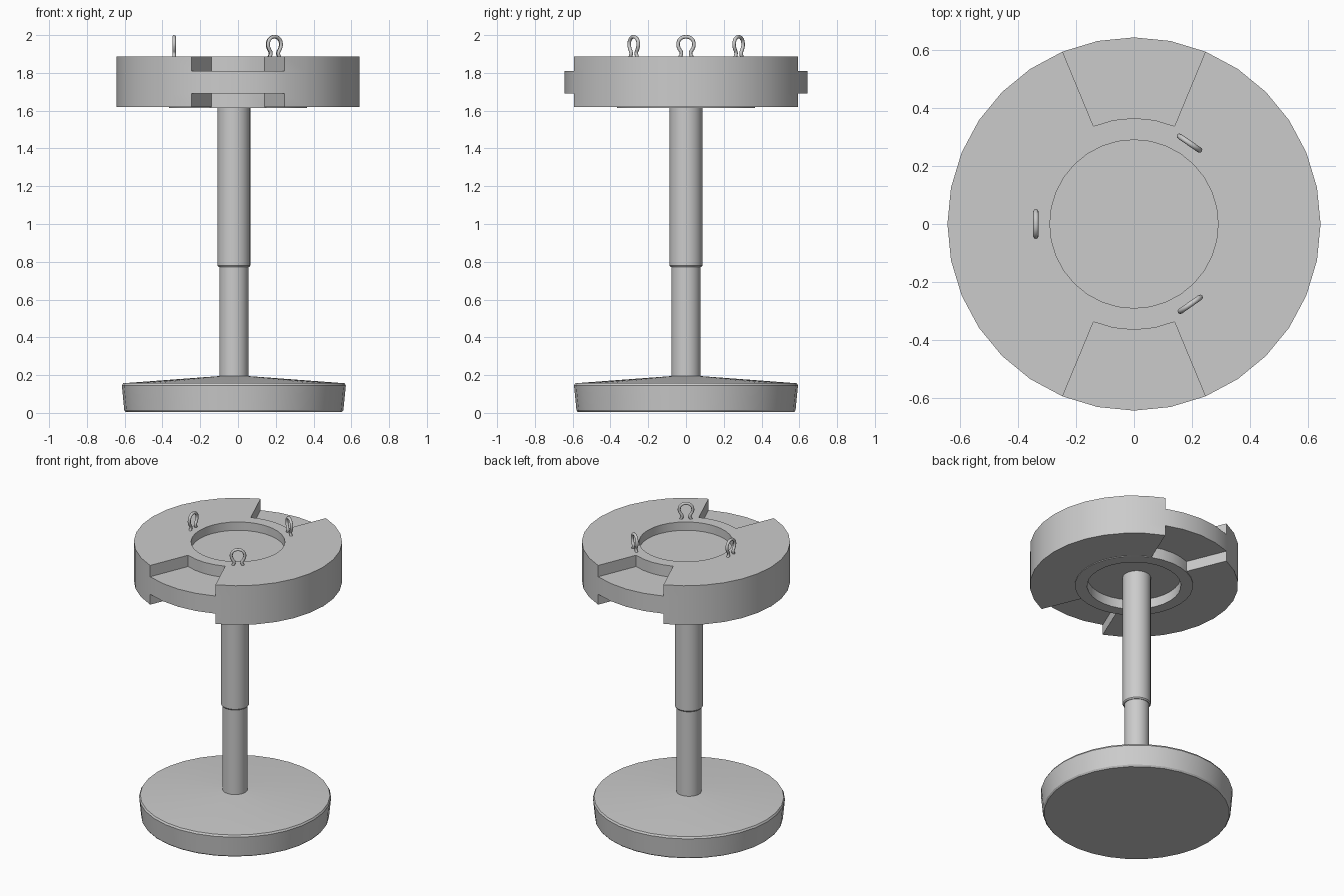
import bpy, bmesh, math

if "Cube" in bpy.data.objects:
    bpy.data.objects.remove(bpy.data.objects["Cube"])

SEG = 32
STAND_X = -0.022


def finish(name, bm, angle=30):
    bmesh.ops.remove_doubles(bm, verts=bm.verts, dist=1e-5)
    bmesh.ops.recalc_face_normals(bm, faces=bm.faces)
    me = bpy.data.meshes.new(name)
    bm.to_mesh(me)
    bm.free()
    ob = bpy.data.objects.new(name, me)
    bpy.context.collection.objects.link(ob)
    smooth(ob, angle)
    return ob


def smooth(ob, angle=30):
    bpy.ops.object.select_all(action='DESELECT')
    ob.select_set(True)
    bpy.context.view_layer.objects.active = ob
    bpy.ops.object.shade_smooth_by_angle(angle=math.radians(angle))


def polar(i, p):
    a = math.tau * i / SEG
    return (p[0] * math.cos(a), p[0] * math.sin(a), p[1])


def face(bm, coords):
    unique = list(dict.fromkeys(coords))
    bm.faces.new([bm.verts.new(c) for c in unique])


def sweep(bm, i, profile):
    # one angular sector of a turned shape
    for p, q in zip(profile, profile[1:]):
        face(bm, [polar(i, p), polar(i, q), polar(i + 1, q), polar(i + 1, p)])


def lathe(name, profile, x=0.0):
    bm = bmesh.new()
    for i in range(SEG):
        sweep(bm, i, profile)
    ob = finish(name, bm)
    ob.location.x = x
    return ob


# Weighted base and two-stage column
lathe("base", [(0, 0.004), (0.572, 0.004), (0.58, 0.014), (0.593, 0.145),
               (0.586, 0.157), (0.075, 0.195), (0, 0.195)], STAND_X)
lathe("lower_column", [(0, 0.18), (0.077, 0.18), (0.077, 0.79), (0, 0.79)], STAND_X)
lathe("upper_column", [(0, 0.772), (0.081, 0.772), (0.087, 0.78),
                       (0.087, 1.69), (0, 1.69)], STAND_X)

# Top disc: recessed on both faces, wedge notches front and back
R_IN, R_HUB, R_OUT = 0.29, 0.365, 0.643
TOP, BOT, N_TOP, N_BOT = 1.887, 1.62, 1.81, 1.69
upper = [(0, 1.83), (R_IN, 1.83), (R_IN, TOP), (R_HUB, TOP)]
lower = [(R_HUB, 1.615), (R_IN, 1.615), (R_IN, 1.68), (0, 1.68)]
full = upper + [(R_OUT, TOP), (R_OUT, N_TOP), (R_OUT, N_BOT),
                (R_OUT, BOT), (R_HUB, BOT)] + lower
notch = upper + [(R_HUB, N_TOP), (R_OUT, N_TOP), (R_OUT, N_BOT),
                 (R_HUB, N_BOT), (R_HUB, BOT)] + lower
notched = {6, 7, 8, 9, 22, 23, 24, 25}
bm = bmesh.new()
for i in range(SEG):
    sweep(bm, i, notch if i in notched else full)
    if (i in notched) != ((i - 1) % SEG in notched):
        for za, zb in ((N_TOP, TOP), (BOT, N_BOT)):
            face(bm, [polar(i, p) for p in ((R_HUB, za), (R_OUT, za),
                                            (R_OUT, zb), (R_HUB, zb))])
finish("top_disc", bm)

# Three wire eyelets set tangentially around the recess
half = [(0.034, 1.878), (0.024, 1.905), (0.037, 1.93), (0.042, 1.953), (0.03, 1.98)]
path = [(-w, z) for w, z in half] + [(0, 1.991)] + half[::-1]
for n, deg in enumerate((180, 55.5, -55)):
    cu = bpy.data.curves.new("eyelet", 'CURVE')
    cu.dimensions = '3D'
    cu.bevel_depth = 0.0095
    cu.bevel_resolution = 2
    cu.resolution_u = 4
    cu.use_fill_caps = True
    sp = cu.splines.new('BEZIER')
    sp.bezier_points.add(len(path) - 1)
    for bp, (w, z) in zip(sp.bezier_points, path):
        bp.co = (0.338, w, z)
        bp.handle_left_type = bp.handle_right_type = 'AUTO'
    ob = bpy.data.objects.new(f"eyelet_{n + 1}", cu)
    bpy.context.collection.objects.link(ob)
    ob.rotation_euler.z = math.radians(deg)
    bpy.ops.object.select_all(action='DESELECT')
    ob.select_set(True)
    bpy.context.view_layer.objects.active = ob
    bpy.ops.object.convert(target='MESH')
    smooth(bpy.context.view_layer.objects.active, 50)
